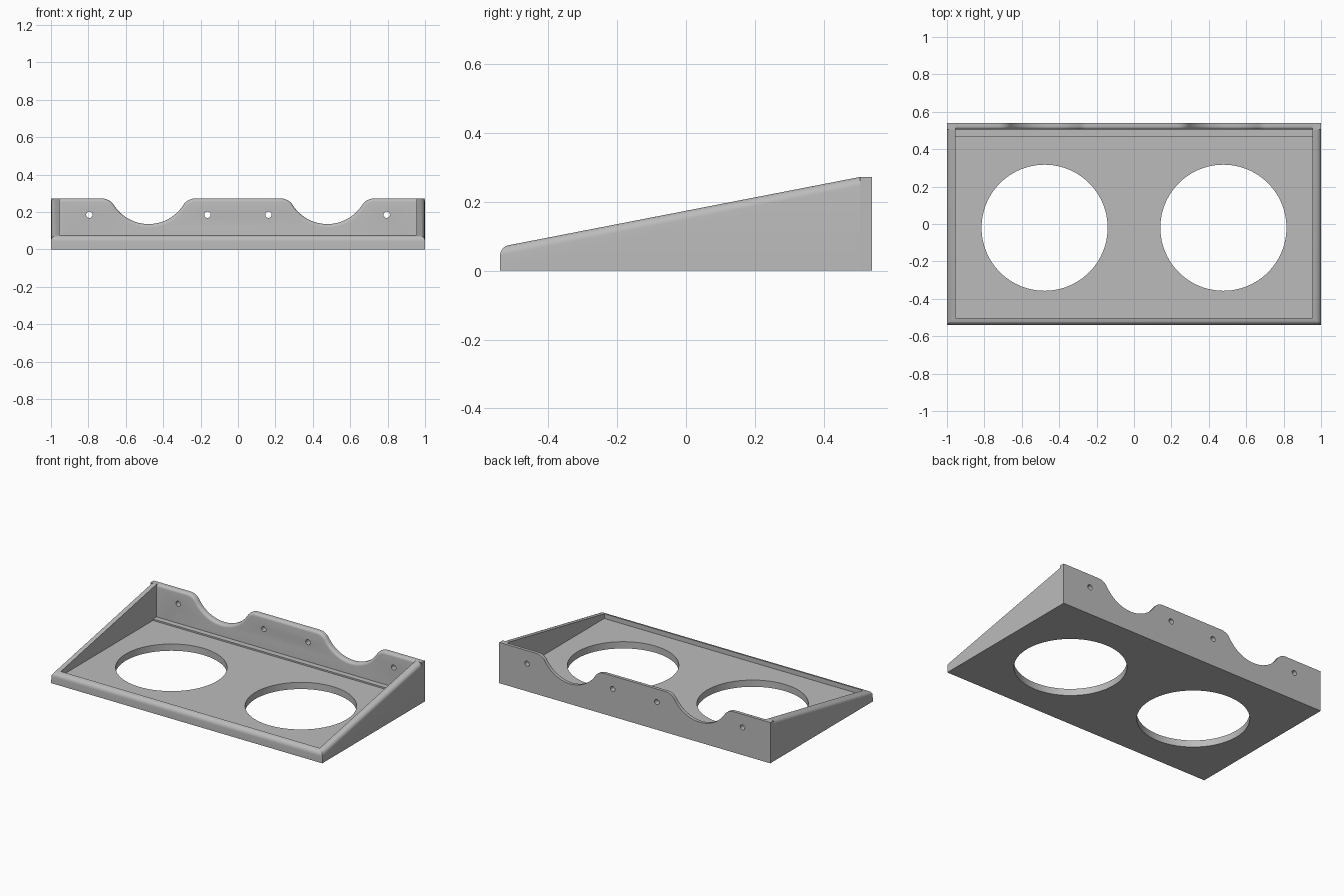
import bpy, bmesh, math

cube = bpy.data.objects.get("Cube")
if cube:
    bpy.data.objects.remove(cube, do_unlink=True)

grey = bpy.data.materials.new("plain grey")
grey.use_nodes = True
grey.diffuse_color = (0.5, 0.5, 0.5, 1)
grey.node_tree.nodes["Principled BSDF"].inputs["Base Color"].default_value = (0.5, 0.5, 0.5, 1)

WALL_X, BACK_Y, FRONT_Y, FLOOR = 0.955, 0.505, -0.503, 0.045
HALF_Y, TOP, RING_X = 0.54, 0.272, 0.478


def add(name, bm):
    bmesh.ops.recalc_face_normals(bm, faces=bm.faces)
    mesh = bpy.data.meshes.new(name)
    bm.to_mesh(mesh)
    bm.free()
    mesh.materials.append(grey)
    obj = bpy.data.objects.new(name, mesh)
    bpy.context.collection.objects.link(obj)
    return obj


def prism(points, direction):
    """Closed outline pushed along a direction."""
    bm = bmesh.new()
    face = bm.faces.new([bm.verts.new(p) for p in points])
    new = bmesh.ops.extrude_face_region(bm, geom=[face])["geom"]
    bmesh.ops.translate(bm, vec=direction, verts=[v for v in new if isinstance(v, bmesh.types.BMVert)])
    bmesh.ops.recalc_face_normals(bm, faces=bm.faces)
    return bm


def box(name, x0, x1, y0, y1, z0, z1):
    base = [(x0, y0, z0), (x1, y0, z0), (x1, y1, z0), (x0, y1, z0)]
    return add(name, prism(base, (0, 0, z1 - z0)))


def cylinder(name, radius, centre, depth, sides, along_y=False):
    bpy.ops.mesh.primitive_cylinder_add(vertices=sides, radius=radius, depth=depth, location=centre,
                                        rotation=(math.pi / 2 if along_y else 0, 0, 0))
    bpy.context.object.name = name
    return bpy.context.object


def cut(obj, cutters):
    for cutter in cutters:
        cutter.hide_render = True
        mod = obj.modifiers.new("cut", "BOOLEAN")
        mod.operation, mod.solver, mod.object = "DIFFERENCE", "EXACT", cutter
        bpy.context.view_layer.objects.active = obj
        bpy.ops.object.modifier_apply(modifier=mod.name)
        bpy.data.objects.remove(cutter, do_unlink=True)


def smooth(obj):
    bpy.ops.object.select_all(action="DESELECT")
    obj.select_set(True)
    bpy.context.view_layer.objects.active = obj
    bpy.ops.object.shade_smooth_by_angle(angle=math.radians(30))


# Sloped tray with rounded outer rim
side = [(-1, -HALF_Y, 0), (-1, BACK_Y, 0), (-1, BACK_Y, TOP), (-1, -HALF_Y, 0.069)]
bm = prism(side, (2, 0, 0))
rim = []
for e in bm.edges:
    a, b = (v.co for v in e.verts)
    if min(a.z, b.z) > 0.05 and min(a.y, b.y) < 0:
        rim.append(e)
bmesh.ops.bevel(bm, geom=rim, offset=0.025, segments=6, profile=0.5, affect="EDGES")
tray = add("tray", bm)
cut(tray, [box("cavity", -WALL_X, WALL_X, FRONT_Y, 1, FLOOR, 1)]
    + [cylinder("round_opening", 0.337, (s * RING_X, -0.02, 0), 0.5, 96) for s in (-1, 1)])
smooth(tray)

# Low ledge along the foot of the back wall
box("back_ledge", -WALL_X, WALL_X, 0.468, BACK_Y, FLOOR, FLOOR + 0.01)

# Square posts at the back corners
box("right_back_post", -1, -WALL_X, BACK_Y, HALF_Y, 0, TOP)
box("left_back_post", WALL_X, 1, BACK_Y, HALF_Y, 0, TOP)

# Back wall outline: each scoop is a large arc blended into the top by small arcs
R, Q, REACH = 0.22, 0.077, 0.25
ARC_Z = 0.135 + R
meet = math.asin(REACH / (R + Q))
half = [(R * math.sin(meet * i / 12), ARC_Z - R * math.cos(meet * i / 12)) for i in range(13)]
half += [(REACH - Q * math.sin(meet * (1 - i / 8)), TOP - Q + Q * math.cos(meet * (1 - i / 8)))
         for i in range(1, 9)]
scoop = [(-x, z) for x, z in reversed(half)] + half[1:]
outline = [(-WALL_X, 0), (-WALL_X, TOP)]
for s in (-1, 1):
    outline += [(s * RING_X + x, z) for x, z in scoop]
outline += [(WALL_X, TOP), (WALL_X, 0)]
bm = prism([(x, BACK_Y, z) for x, z in outline], (0, HALF_Y - BACK_Y, 0))
lip = [e for e in bm.edges if all(v.co.y < BACK_Y + 0.001 and v.co.z > 0.1 for v in e.verts)]
bmesh.ops.bevel(bm, geom=lip, offset=0.018, segments=5, profile=0.5, affect="EDGES")
back_wall = add("back_wall", bm)

# Screw holes through the back wall
cut(back_wall, [cylinder("screw_hole", 0.017, (s * x, 0.52, 0.185), 0.3, 24, True)
                for s in (-1, 1) for x in (0.163, 0.795)])
smooth(back_wall)
